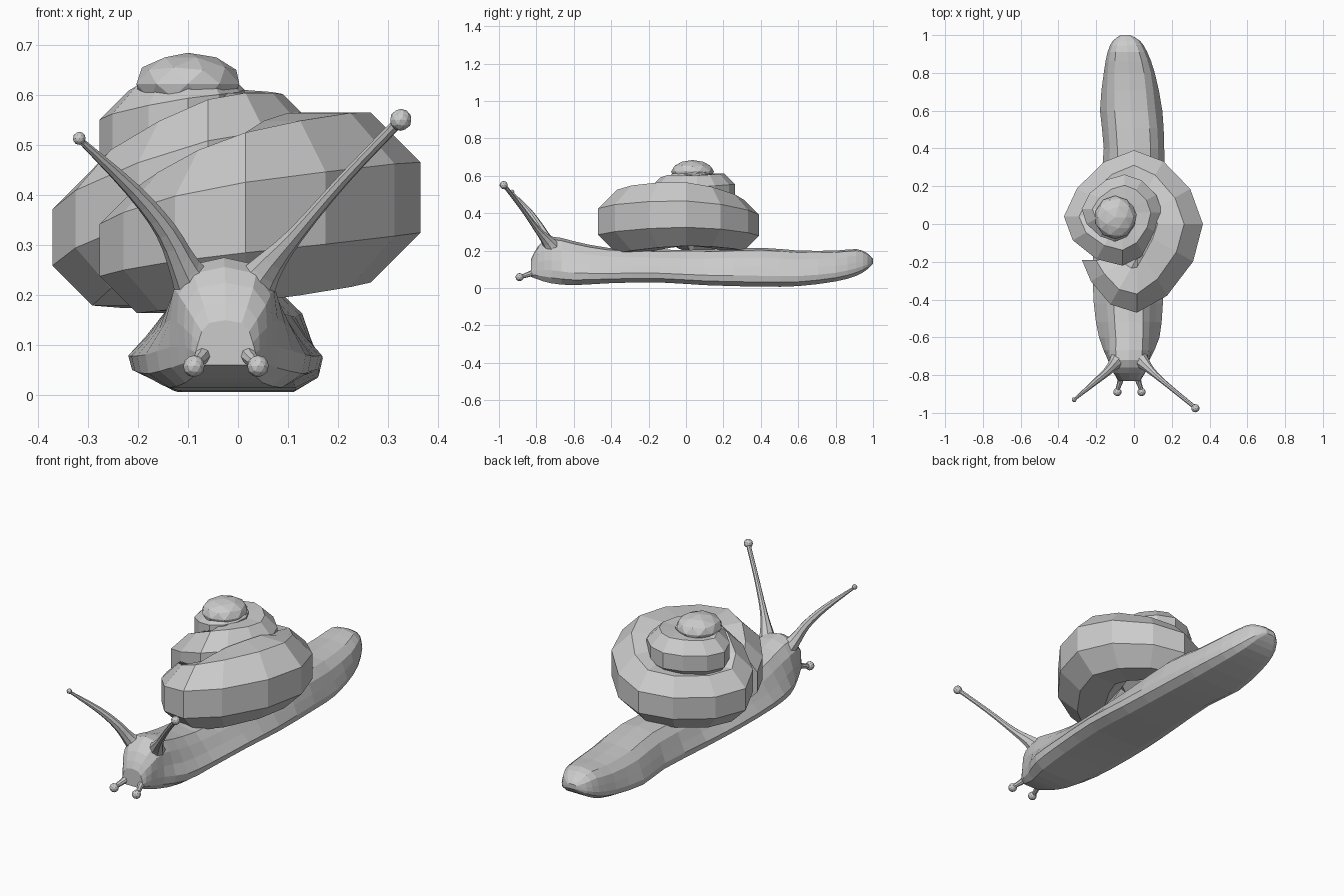
import bpy
import bmesh
from math import cos, sin, pi, radians
from mathutils import Vector

if "Cube" in bpy.data.objects:
    bpy.data.objects.remove(bpy.data.objects["Cube"])

grey = bpy.data.materials.new("plain_grey")
grey.use_nodes = True
colour = (0.6, 0.6, 0.6, 1)
grey.diffuse_color = colour
grey.node_tree.nodes["Principled BSDF"].inputs["Base Color"].default_value = colour


def finish(name, bm):
    bmesh.ops.recalc_face_normals(bm, faces=bm.faces)
    mesh = bpy.data.meshes.new(name)
    bm.to_mesh(mesh)
    bm.free()
    mesh.materials.append(grey)
    obj = bpy.data.objects.new(name, mesh)
    bpy.context.collection.objects.link(obj)
    return obj


def loft(name, rings):
    """Skin a list of closed rings and cap both ends."""
    bm = bmesh.new()
    loops = [[bm.verts.new(p) for p in ring] for ring in rings]
    n = len(loops[0])
    for a, b in zip(loops, loops[1:]):
        for i in range(n):
            j = (i + 1) % n
            bm.faces.new((a[i], a[j], b[j], b[i]))
    bm.faces.new(loops[0])
    bm.faces.new(loops[-1])
    return finish(name, bm)


def spline(rows, steps):
    """Smoothly interpolate rows of numbers."""
    rows = [Vector(r) for r in rows]
    out = []
    for i in range(len(rows) - 1):
        p0, p1 = rows[max(i - 1, 0)], rows[i]
        p2, p3 = rows[i + 1], rows[min(i + 2, len(rows) - 1)]
        for k in range(steps):
            t = k / steps
            out.append(0.5 * (2 * p1 + (p2 - p0) * t
                              + (2 * p0 - 5 * p1 + 4 * p2 - p3) * t * t
                              + (3 * p1 - p0 - 3 * p2 + p3) * t ** 3))
    return out + [rows[-1]]


def ball(name, centre, scale):
    bm = bmesh.new()
    bmesh.ops.create_icosphere(bm, subdivisions=2, radius=1)
    bmesh.ops.scale(bm, verts=bm.verts, vec=scale)
    bmesh.ops.translate(bm, verts=bm.verts, vec=centre)
    finish(name, bm)


def stalk(name, path, tip, tip_radius):
    """Tapered feeler with a faceted bulb on its end."""
    rings = []
    axis = (Vector(tip) - Vector(path[0][:3])).normalized()
    u = axis.orthogonal().normalized()
    v = axis.cross(u)
    for x, y, z, r in spline(path, 3):
        rings.append([Vector((x, y, z)) + r * (u * cos(a * pi / 4) + v * sin(a * pi / 4))
                      for a in range(8)])
    loft(name, rings)
    ball(name + "_bulb", tip, (tip_radius,) * 3)


# Body: y, centre x, foot half width, back half width, bottom z, top z
body = [
    (-0.83, -0.025, 0.06, 0.05, 0.06, 0.15),
    (-0.79, -0.025, 0.08, 0.085, 0.045, 0.225),
    (-0.72, -0.028, 0.11, 0.105, 0.025, 0.275),
    (-0.60, -0.025, 0.16, 0.11, 0.015, 0.25),
    (-0.42, -0.03, 0.183, 0.12, 0.025, 0.215),
    (-0.15, -0.025, 0.193, 0.13, 0.03, 0.205),
    (0.10, -0.01, 0.178, 0.13, 0.015, 0.205),
    (0.40, 0.0, 0.16, 0.135, 0.007, 0.215),
    (0.60, -0.015, 0.165, 0.135, 0.01, 0.20),
    (0.80, -0.025, 0.135, 0.12, 0.035, 0.20),
    (0.91, -0.035, 0.105, 0.095, 0.065, 0.208),
    (0.97, -0.04, 0.072, 0.065, 0.10, 0.185),
    (1.0, -0.045, 0.025, 0.025, 0.13, 0.155),
]
# Half section: sideways factor, height factor, share of back width
half = [(0.7, 0.0, 0), (0.96, 0.12, 0), (1.0, 0.28, 0), (1.0, 0.5, 0.55),
        (0.95, 0.75, 1), (0.65, 0.94, 1)]
rings = []
for y, cx, foot, back, low, high in spline(body, 2):
    side = [(f * (foot + (back - foot) * s), low + (high - low) * h) for f, h, s in half]
    ring = [(cx, y, low)] + [(cx + x, y, z) for x, z in side]
    ring += [(cx, y, high)] + [(cx - x, y, z) for x, z in reversed(side)]
    rings.append(ring)
loft("body", rings)

# Shell: tube centre and radius at every quarter turn, from apex to mouth
coil = [
    (-0.13, 0.05, 0.60, 0.065),
    (-0.10, 0.075, 0.60, 0.07),
    (-0.06, 0.05, 0.58, 0.075),
    (-0.10, 0.0, 0.555, 0.095),
    (-0.18, 0.08, 0.51, 0.10),
    (-0.05, 0.165, 0.515, 0.10),
    (0.045, 0.06, 0.495, 0.11),
    (-0.06, -0.08, 0.45, 0.145),
    (-0.235, 0.04, 0.315, 0.14),
    (0.0, 0.255, 0.335, 0.14),
    (0.195, 0.0, 0.395, 0.175),
    (0.015, -0.30, 0.355, 0.175),
    (-0.15, -0.19, 0.29, 0.13),
]
steps = 3
sides = 8
rings = []
for k, (x, y, z, r) in enumerate(spline(coil, steps)):
    turn = radians(180 - 90 * k / steps)
    out = Vector((cos(turn), sin(turn), 0))
    rings.append([Vector((x, y, z)) + 1.05 * r * (out * cos(a) + Vector((0, 0, 1)) * sin(a))
                  for a in (2 * pi * (i + 0.5) / sides for i in range(sides))])
loft("shell", rings)

# Rounded apex closing the top whorl
ball("shell_apex", (-0.10, 0.035, 0.622), (0.108, 0.115, 0.062))

# Upper feelers
stalk("left_eye_stalk",
      [(0.01, -0.69, 0.18, 0.06), (0.055, -0.74, 0.25, 0.033),
       (0.115, -0.80, 0.32, 0.017), (0.21, -0.88, 0.43, 0.012), (0.315, -0.965, 0.54, 0.011)],
      (0.325, -0.975, 0.55), 0.022)
stalk("right_eye_stalk",
      [(-0.065, -0.69, 0.18, 0.06), (-0.105, -0.74, 0.25, 0.033),
       (-0.145, -0.785, 0.33, 0.022), (-0.21, -0.84, 0.41, 0.016), (-0.31, -0.925, 0.505, 0.007)],
      (-0.317, -0.93, 0.513), 0.013)

# Lower feelers
for name, x0, x1 in (("left_lower_feeler", 0.02, 0.04), ("right_lower_feeler", -0.07, -0.088)):
    stalk(name, [(x0, -0.77, 0.10, 0.03), (x0, -0.82, 0.08, 0.017), (x1, -0.88, 0.06, 0.011)],
          (x1, -0.89, 0.058), 0.022)
